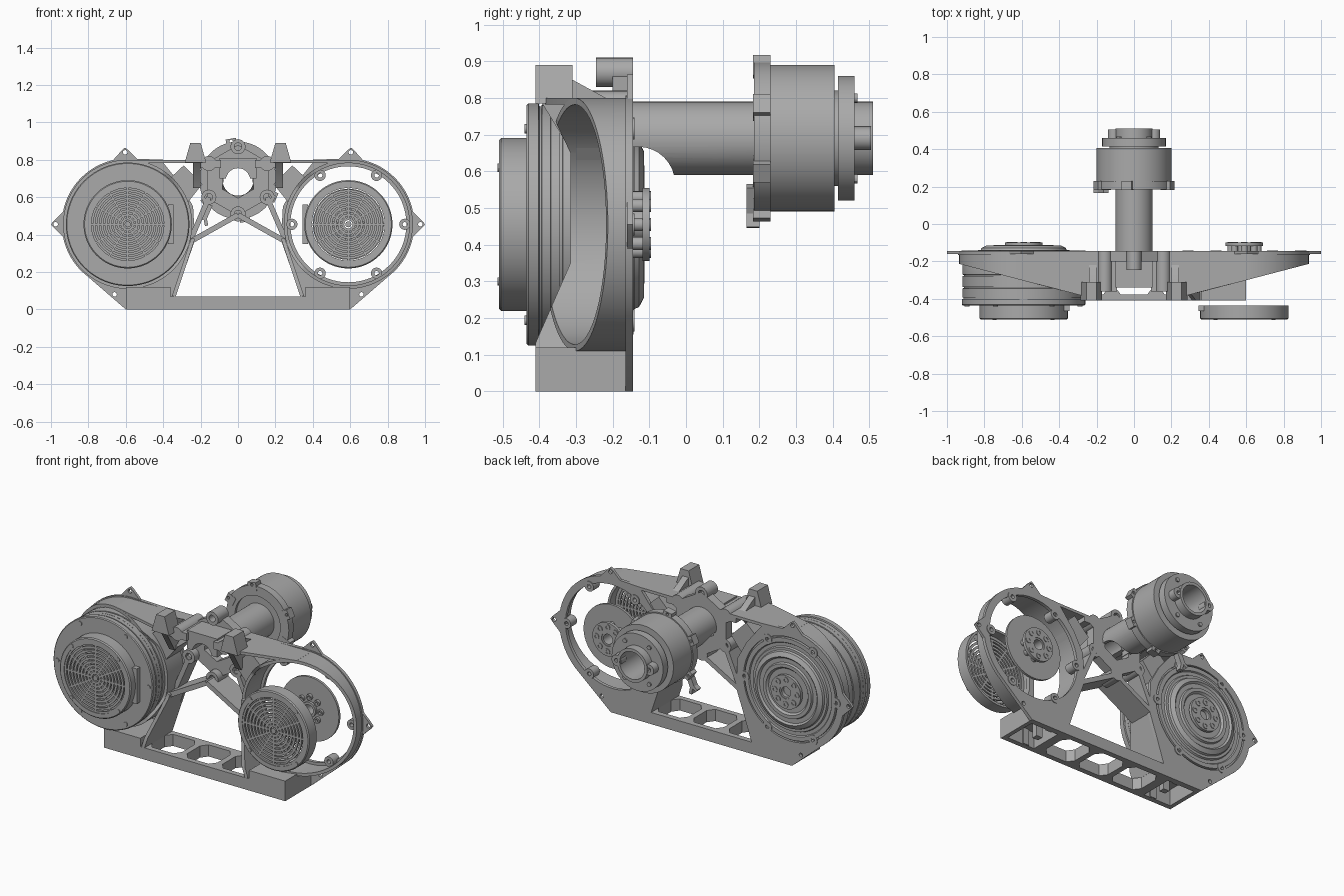
import bpy, bmesh, math
from mathutils import Vector

cube = bpy.data.objects.get("Cube")
if cube:
    bpy.data.objects.remove(cube, do_unlink=True)

metal = bpy.data.materials.new("machined grey")
metal.use_nodes = True
metal.diffuse_color = (0.4, 0.4, 0.4, 1)
metal.node_tree.nodes["Principled BSDF"].inputs["Base Color"].default_value = metal.diffuse_color

DRUM_X, DRUM_Z = 0.59, 0.455    # drum axis
TUBE_Z = 0.69                   # rear tube axis
BACK = -0.145                   # rear plane of the frame


def finish(name, bm):
    """Turn a bmesh into a grey object, smooth except at sharp edges."""
    bmesh.ops.recalc_face_normals(bm, faces=bm.faces)
    mesh = bpy.data.meshes.new(name)
    bm.to_mesh(mesh)
    bm.free()
    mesh.materials.append(metal)
    mesh.shade_smooth()
    mesh.set_sharp_from_angle(angle=math.radians(30))
    obj = bpy.data.objects.new(name, mesh)
    bpy.context.collection.objects.link(obj)
    return obj


def prism(name, points, start, end, axis="y", side=1):
    """Extrude a 2D outline along one axis; side=-1 mirrors it in x."""
    place = {"y": lambda a, b, t: (a * side, t, b),
             "x": lambda a, b, t: (t * side, a, b),
             "z": lambda a, b, t: (a * side, b, t)}[axis]
    bm = bmesh.new()
    face = bm.faces.new([bm.verts.new(place(a, b, start)) for a, b in points])
    grown = bmesh.ops.extrude_face_region(bm, geom=[face])
    shift = Vector(place(0, 0, end)) - Vector(place(0, 0, start))
    verts = [v for v in grown["geom"] if isinstance(v, bmesh.types.BMVert)]
    bmesh.ops.translate(bm, verts=verts, vec=shift)
    return finish(name, bm)


def box(name, xs, ys, zs, side=1):
    corners = [(xs[0], zs[0]), (xs[1], zs[0]), (xs[1], zs[1]), (xs[0], zs[1])]
    return prism(name, corners, ys[0], ys[1], side=side)


def lathe(name, x, z, profile, sides=64, turn=0.0):
    """Revolve a closed (radius, y) profile about an axis parallel to y."""
    bm = bmesh.new()
    rings = []
    for i in range(sides):
        a = turn + math.tau * i / sides
        rings.append([bm.verts.new((x + r * math.cos(a), y, z + r * math.sin(a)))
                      for r, y in profile])
    count = len(profile)
    for i in range(sides):
        here, there = rings[i], rings[(i + 1) % sides]
        for j in range(count):
            k = (j + 1) % count
            bm.faces.new((here[j], here[k], there[k], there[j]))
    bmesh.ops.remove_doubles(bm, verts=bm.verts, dist=0.00001)
    return finish(name, bm)


def ring(name, x, z, inner, outer, y0, y1, sides=64, turn=0.0):
    return lathe(name, x, z, [(inner, y0), (outer, y0), (outer, y1), (inner, y1)], sides, turn)


def rod(name, x, z, radius, y0, y1, sides=24):
    circle = [polar(x, z, radius, math.tau * i / sides) for i in range(sides)]
    return prism(name, circle, y0, y1)


def polar(x, z, radius, angle):
    return x + radius * math.cos(angle), z + radius * math.sin(angle)


def bar(name, a, b, width, y0, y1, side=1):
    """Straight rib between two points of the front plane."""
    a, b = Vector(a), Vector(b)
    across = (b - a).orthogonal().normalized() * width / 2
    return prism(name, [a + across, b + across, b - across, a - across], y0, y1, side=side)


def cut(obj, *cutters):
    for cutter in cutters:
        mod = obj.modifiers.new("cut", "BOOLEAN")
        mod.operation, mod.solver, mod.object = "DIFFERENCE", "EXACT", cutter
    graph = bpy.context.evaluated_depsgraph_get()
    mesh = bpy.data.meshes.new_from_object(obj.evaluated_get(graph))
    obj.modifiers.clear()
    obj.data = mesh
    mesh.set_sharp_from_angle(angle=math.radians(30))
    for cutter in cutters:
        bpy.data.objects.remove(cutter, do_unlink=True)


# Rear flange plate: two round ends joined by a straight top and a base
arc = [polar(DRUM_X, DRUM_Z, 0.352, math.radians(a)) for a in range(-45, 91, 5)]
half = [(0.6, 0)] + arc + [(0.4, 0.8)]
outline = half + [(-x, z) for x, z in reversed(half)]
opening = [(0.335, 0.07), (0.23, 0.37), (0.24, 0.55), (0.3, 0.66), (0.4, 0.785)]
opening += [(-x, z) for x, z in reversed(opening)]
flange = prism("rear_flange", outline, BACK - 0.02, BACK)
cut(flange, prism("cutter", opening, -0.3, 0),
    *[rod("cutter", s * DRUM_X, DRUM_Z, 0.31, -0.3, 0, 96) for s in (1, -1)],
    *[rod("cutter", s * 0.66, 0.08, 0.012, -0.3, 0, 16) for s in (1, -1)])

for s, side in ((1, "left"), (-1, "right")):
    x = s * DRUM_X
    notch = [(-0.42, 0.11), (-0.315, 0.35), (-0.315, 0.65), (-0.42, 0.87), (-0.6, 0.87), (-0.6, 0.11)]

    # Round wall with a slanted front edge
    wall = ring(f"{side}_round_wall", x, DRUM_Z, 0.327, 0.345, -0.41, BACK, 96)
    slant = [(1.1, -0.17), (0.2, -0.405), (0.2, -0.6), (1.1, -0.6)]
    cut(wall, prism("cutter", slant, -0.1, 1.2, "z", s),
        prism("cutter", notch, 0.1, 1.1, "x", s))

    # Straight walls above and beside the centre opening
    prism(f"{side}_top_wall", [(0.6, BACK), (0.6, -0.3), (0.27, -0.385), (0.19, -0.385), (0.19, BACK)],
          0.783, 0.8, "z", s)
    inner = bar(f"{side}_inner_wall", (0.343, 0.07), (0.24, 0.38), 0.02, -0.41, BACK, s)
    cut(inner, prism("cutter", notch, 0.1, 1.1, "x", s))

    # Flange ears with holes
    for n, angle in enumerate((0, 88)):
        a = math.radians(angle)
        ear_points = [polar(DRUM_X, DRUM_Z, r, a + d) for r, d in
                      ((0.34, -0.24), (0.398, -0.04), (0.41, 0), (0.398, 0.04), (0.34, 0.24))]
        ear = prism(f"{side}_ear_{n}", ear_points, BACK - 0.016, BACK, side=s)
        hx, hz = polar(DRUM_X, DRUM_Z, 0.385, a)
        cut(ear, rod("cutter", s * hx, hz, 0.012, -0.3, 0, 16))

    # Screw bosses inside the round wall
    for n in range(6):
        bx, bz = polar(x, DRUM_Z, 0.302, math.tau * n / 6)
        ring(f"{side}_wall_boss_{n}", bx, bz, 0.012, 0.03, -0.2, BACK + 0.004, 20)

    # Fan cover: open cup, slotted grille and connector
    lathe(f"{side}_cover_rim", x, DRUM_Z,
          [(0.205, -0.51), (0.23, -0.51), (0.236, -0.504), (0.236, -0.435), (0.222, -0.435),
           (0.222, -0.49), (0.205, -0.49)], 80)
    for n in range(9):
        r = 0.022 + n * 0.0215
        ring(f"{side}_grille_ring_{n}", x, DRUM_Z, r, r + 0.0135, -0.506, -0.494, 48)
    for n in range(12):
        a = math.tau * n / 12
        bar(f"{side}_grille_spoke_{n}", polar(x, DRUM_Z, 0.03, a), polar(x, DRUM_Z, 0.21, a),
            0.011, -0.506, -0.494)
    rod(f"{side}_grille_hub", x, DRUM_Z, 0.016, -0.508, -0.492)
    for n in range(4):
        bx, bz = polar(x, DRUM_Z, 0.219, math.radians(45 + 90 * n))
        rod(f"{side}_cover_screw_{n}", bx, bz, 0.011, -0.514, -0.5, 12)
    box(f"{side}_connector", (0.345, 0.375), (-0.465, -0.435), (0.35, 0.56), s)

    # Rear hub with a ring of posts
    rear = BACK if s > 0 else -0.115
    ring(f"{side}_hub_ring", x, DRUM_Z, 0.04, 0.1, -0.118, -0.1)
    ring(f"{side}_hub_core", x, DRUM_Z, 0.03, 0.045, BACK - 0.03, -0.104, 32)
    for n in range(8):
        bx, bz = polar(x, DRUM_Z, 0.073, math.tau * n / 8)
        ring(f"{side}_hub_post_{n}", bx, bz, 0.009, 0.018, BACK - 0.03, -0.096, 16)

    # Mounting block on top, with its gusset
    prism(f"{side}_top_block", [(0.17, 0.785), (0.2, 0.89), (0.255, 0.89), (0.285, 0.785)],
          -0.41, -0.31, side=s)
    prism(f"{side}_block_gusset", [(-0.41, 0.8), (-0.41, 0.85), (-0.31, 0.85), (-0.2, 0.79),
                                   (-0.31, 0.65), (-0.395, 0.79)], 0.2, 0.24, "x", s)
    prism(f"{side}_wing", [(0.19, 0.67), (0.29, 0.77), (0.365, 0.7), (0.27, 0.57)],
          -0.3, BACK - 0.01, side=s)
    box(f"{side}_deck", (0.09, 0.23), (-0.36, BACK), (0.755, 0.8), s)

    # Ribs from the side walls to the centre
    bar(f"{side}_diagonal_rib", (0.25, 0.365), (0, 0.505), 0.028, -0.3, BACK, s)
    bar(f"{side}_upright_rib", (0.25, 0.38), (0.155, 0.6), 0.028, -0.24, BACK, s)

    # Raised pad at the end of the base, hollow below
    pad = box(f"{side}_base_end", (0.36, 0.6), (-0.41, BACK), (0, 0.12), s)
    cut(pad, box("cutter", (0.39, 0.575), (-0.38, -0.18), (-0.1, 0.1), s))
    for n, y in enumerate((-0.39, -0.28, -0.17)):
        box(f"{side}_pad_lug_{n}", (0.43, 0.47), (y - 0.018, y + 0.018), (0.001, 0.11), s)

# Base rail with chamfered openings
rail = box("base_rail", (-0.38, 0.38), (-0.41, BACK), (0, 0.07))
for c in (-0.235, 0, 0.235):
    window = [(c + sx * a, -0.278 + sy * b) for sx, sy, pairs in (
        (1, 1, ((0.1, 0.06), (0.07, 0.1))), (-1, 1, ((0.07, 0.1), (0.1, 0.06))),
        (-1, -1, ((0.1, 0.06), (0.07, 0.1))), (1, -1, ((0.07, 0.1), (0.1, 0.06)))) for a, b in pairs]
    cut(rail, prism("cutter", window, -0.1, 0.2, "z"))

# Full drum in the right-hand bay
drum = [(0, -0.435), (0.325, -0.435), (0.33, -0.43), (0.33, -0.402), (0.322, -0.4), (0.322, -0.394)]
for y in (-0.365, -0.34, -0.275):
    drum += [(0.327, y - 0.028), (0.327, y - 0.004), (0.32, y - 0.003), (0.32, y + 0.003), (0.327, y + 0.004)]
drum += [(0.327, -0.2), (0.31, -0.16), (0, -0.16)]
lathe("drum", -DRUM_X, DRUM_Z, drum, 96)
for n in range(6):
    bx, bz = polar(-DRUM_X, DRUM_Z, 0.302, math.tau * n / 6)
    rod(f"drum_screw_{n}", bx, bz, 0.013, -0.44, -0.43, 16)
cover = [(0, -0.17), (0.3, -0.17), (0.3, -0.143), (0.275, -0.143), (0.27, -0.15), (0.25, -0.15),
         (0.245, -0.14), (0.23, -0.14), (0.225, -0.128), (0.2, -0.115), (0.19, -0.125), (0.165, -0.125),
         (0.16, -0.113), (0.14, -0.113), (0.13, -0.125), (0, -0.125)]
lathe("drum_rear_cover", -DRUM_X, DRUM_Z, cover, 96)

# Bare rotor disc in the left-hand bay
ring("rotor_disc", DRUM_X, DRUM_Z, 0.03, 0.19, BACK - 0.015, BACK)

# Centre spider: hexagonal ring, six bosses and a front block
ring("spider_ring", 0, TUBE_Z, 0.095, 0.19, -0.2, BACK, 6, math.pi / 2)
for n in range(6):
    bx, bz = polar(0, TUBE_Z, 0.18, math.radians(30 + 60 * n))
    front = -0.36 if n in (0, 2) else -0.245
    ring(f"spider_boss_{n}", bx, bz, 0.02, 0.04, front, BACK, 24)
block = box("spider_block", (-0.1, 0.1), (-0.34, -0.18), (0.7, 0.81))
cut(block, rod("cutter", 0, TUBE_Z, 0.065, -0.5, 0))

# Rear tube and stepped housing, bored through
tube = lathe("rear_tube", 0, TUBE_Z, [
    (0.1, -0.2), (0.1, 0.2), (0.2, 0.2), (0.2, 0.405), (0.13, 0.405), (0.13, 0.415), (0.17, 0.415),
    (0.17, 0.46), (0.1, 0.46), (0.1, 0.51), (0.082, 0.51), (0.082, -0.2)], 80)
sweep = [(-0.13 + 0.1 * math.sin(t * math.pi / 16), 0.567 + 0.1 * math.cos(t * math.pi / 16)) for t in range(9)]
cut(tube, prism("cutter", [(-0.3, 0.5), (-0.3, 0.667)] + sweep + [(-0.03, 0.5)], -0.2, 0.2, "x"))

# Clamp collar with lugs, and a small cable claw
ring("clamp_collar", 0, TUBE_Z, 0.15, 0.207, 0.185, 0.23)
for n, angle in enumerate((25, 100, 155, 215, 280, 335)):
    a = math.radians(angle)
    lug = bar(f"clamp_lug_{n}", polar(0, TUBE_Z, 0.17, a), polar(0, TUBE_Z, 0.226, a), 0.055, 0.183, 0.23)
    hx, hz = polar(0, TUBE_Z, 0.212, a)
    cut(lug, rod("cutter", hx, hz, 0.009, 0, 0.4, 12))
bar("claw_arm", (-0.15, 0.56), (-0.18, 0.49), 0.03, 0.165, 0.2)
bar("claw_finger_upper", (-0.175, 0.5), (-0.21, 0.475), 0.018, 0.165, 0.2)
bar("claw_finger_lower", (-0.178, 0.5), (-0.168, 0.447), 0.018, 0.165, 0.2)

# Two-lobed end flange
for s, side in ((1, "left"), (-1, "right")):
    ring(f"{side}_end_lobe", s * 0.108, TUBE_Z, 0.012, 0.032, 0.455, 0.505, 24)
    for n, z in enumerate((-0.11, 0.11)):
        rod(f"{side}_end_screw_{n}", s * 0.08, TUBE_Z + z, 0.013, 0.455, 0.468, 12)
